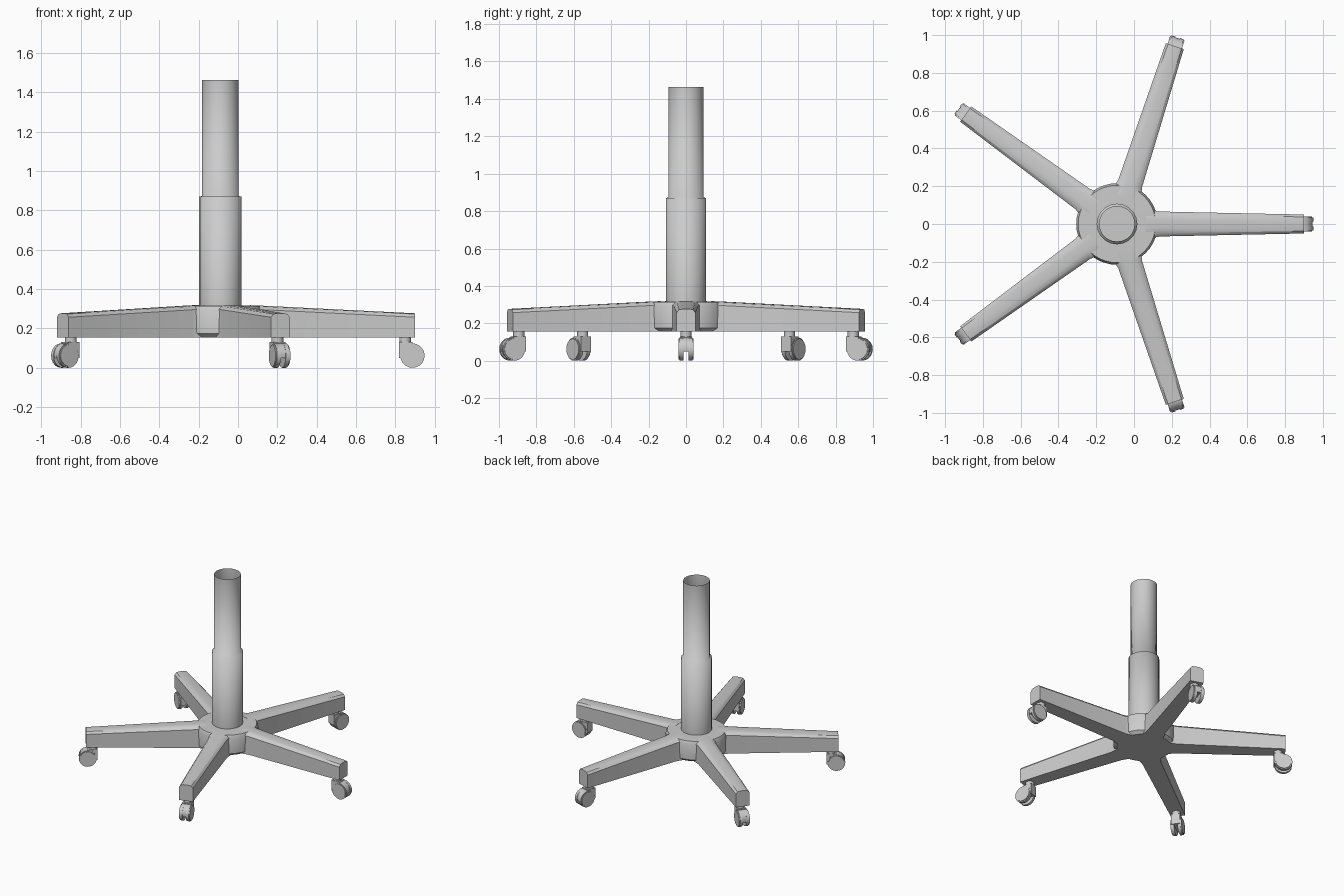
import bpy, bmesh, math
from mathutils import Matrix, Vector

if "Cube" in bpy.data.objects:
    bpy.data.objects.remove(bpy.data.objects["Cube"])

CENTRE = Vector((-0.09, 0, 0))
FLOOR = 0.155

grey = bpy.data.materials.new("light grey")
grey.use_nodes = True
grey.diffuse_color = (0.6, 0.6, 0.6, 1)
grey.node_tree.nodes["Principled BSDF"].inputs["Base Color"].default_value = (0.6, 0.6, 0.6, 1)


def finish(name, bm, turn=0.0, angle=35):
    """Turn the mesh about the column, shade it and add it to the scene."""
    bmesh.ops.recalc_face_normals(bm, faces=bm.faces)
    bm.transform(Matrix.Translation(CENTRE) @ Matrix.Rotation(turn, 4, "Z"))
    mesh = bpy.data.meshes.new(name)
    bm.to_mesh(mesh)
    bm.free()
    mesh.materials.append(grey)
    obj = bpy.data.objects.new(name, mesh)
    bpy.context.collection.objects.link(obj)
    bpy.ops.object.select_all(action="DESELECT")
    obj.select_set(True)
    bpy.context.view_layer.objects.active = obj
    bpy.ops.object.shade_smooth_by_angle(angle=math.radians(angle))
    return obj


def skin(bm, rings):
    """Bridge equal rings of points into a surface."""
    rows = [[bm.verts.new(p) for p in ring] for ring in rings]
    for a, b in zip(rows, rows[1:]):
        for i in range(len(a)):
            j = (i + 1) % len(a)
            bm.faces.new((a[i], a[j], b[j], b[i]))
    return rows


def lathe(profile, sides):
    bm = bmesh.new()
    turns = [2 * math.pi * i / sides for i in range(sides)]
    rows = skin(bm, [[(r * math.cos(t), r * math.sin(t), z) for t in turns]
                     for r, z in profile])
    return bm, rows


def section(r, w, top):
    """Arm cross-section: flat base and sides, crowned top."""
    half = [(w, FLOOR), (w, top - 0.02), (0.75 * w, top - 0.004), (0.35 * w, top)]
    pts = half + [(-y, z) for y, z in reversed(half)]
    return [(r, y, z) for y, z in pts]


def cylinder(bm, radius, depth, place, sides, turn=Matrix()):
    bmesh.ops.create_cone(bm, cap_ends=True, segments=sides, radius1=radius,
                          radius2=radius, depth=depth,
                          matrix=Matrix.Translation(place) @ turn)


def box(bm, size, place):
    bmesh.ops.create_cube(bm, size=1, matrix=Matrix.Translation(place)
                          @ Matrix.Diagonal((*size, 1)))


# Hub
bm, rows = lathe([(0.19, FLOOR), (0.213, 0.175), (0.216, 0.29),
                  (0.205, 0.315), (0.10, 0.318)], 40)
bm.faces.new(rows[0])
bm.faces.new(rows[-1])
finish("hub", bm)

# Two-stage column, open at the top
bm, rows = lathe([(0.108, 0.31), (0.108, 0.87), (0.093, 0.873), (0.093, 1.463)], 20)
finish("column", bm, angle=95)

LEGS = 5
AXLE = Matrix.Rotation(math.pi / 2, 4, "X")
for n in range(LEGS):
    turn = 2 * math.pi * n / LEGS

    # Tapered arm, flared where it meets the hub
    bm = bmesh.new()
    rows = skin(bm, [section(0.15, 0.085, 0.318), section(0.2, 0.072, 0.317),
                     section(0.225, 0.066, 0.315), section(0.99, 0.05, 0.277)])
    bm.faces.new(rows[0])
    bm.faces.new(rows[-1])
    finish(f"arm_{n + 1}", bm, turn)

    # Caster stem and fork
    bm = bmesh.new()
    cylinder(bm, 0.03, 0.06, (0.94, 0, 0.135), 16)
    box(bm, (0.068, 0.064, 0.08), (0.943, 0, 0.09))
    finish(f"caster_fork_{n + 1}", bm, turn)

    # Twin wheels with softened outer rims
    bm = bmesh.new()
    for side in (-1, 1):
        cylinder(bm, 0.062, 0.027, (0.977, side * 0.0265, 0.062), 20, AXLE)
    rims = [e for e in bm.edges if all(abs(v.co.y) > 0.03 for v in e.verts)]
    bmesh.ops.bevel(bm, geom=rims, offset=0.006, segments=2, affect="EDGES")
    finish(f"caster_wheels_{n + 1}", bm, turn)

    # Mudguard bridging the wheels
    bm = bmesh.new()
    cylinder(bm, 0.058, 0.03, (0.977, 0, 0.066), 20, AXLE)
    bmesh.ops.bisect_plane(bm, geom=bm.verts[:] + bm.edges[:] + bm.faces[:],
                           plane_co=(0, 0, 0.05), plane_no=(0, 0, -1), clear_outer=True)
    bmesh.ops.holes_fill(bm, edges=[e for e in bm.edges if e.is_boundary])
    finish(f"caster_guard_{n + 1}", bm, turn)
